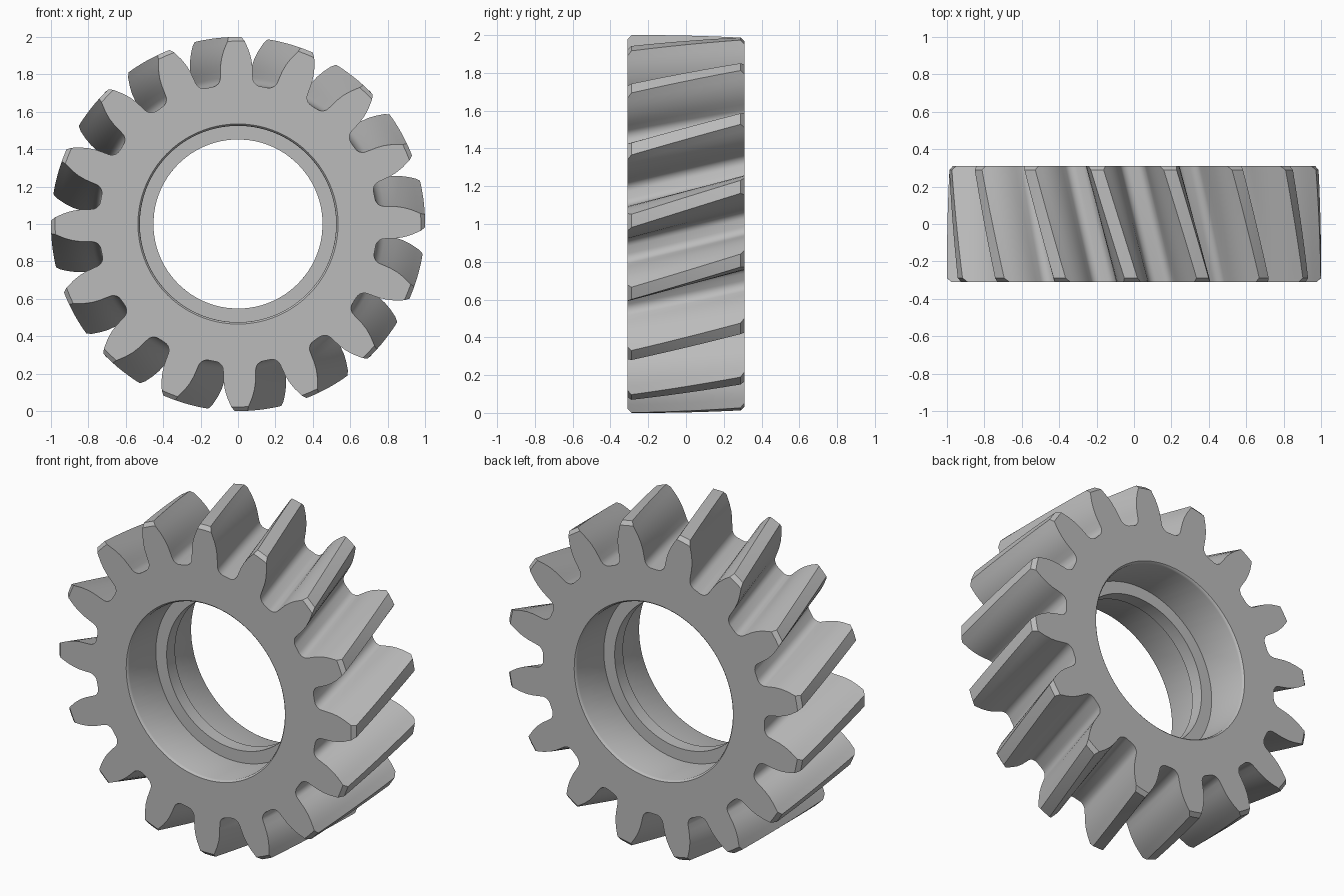
import bpy
import bmesh
import math

cube = bpy.data.objects.get("Cube")
if cube:
    bpy.data.objects.remove(cube, do_unlink=True)

TEETH = 16
HALF_DEPTH = 0.31
BEVEL = 0.021        # end chamfer on the tooth tips
TWIST = 0.314        # helix rotation per unit of depth
ROOT = 0.745
STEPS = 14

# Steel
steel = bpy.data.materials.new("steel_grey")
steel.use_nodes = True
GREY = (0.5, 0.5, 0.5, 1)
steel.diffuse_color = GREY
steel.node_tree.nodes["Principled BSDF"].inputs["Base Color"].default_value = GREY


def tooth_flank(tip_radius, tip_half):
    """One side of a tooth, as (radius, half width), from tip down to root."""
    flank = [(tip_radius, tip_half), (0.96, 0.054), (0.93, 0.067),
             (0.89, 0.079), (0.85, 0.085), (0.82, 0.086)]
    fillet = 0.04
    for i in range(7):
        t = math.radians(15 * i)
        flank.append((ROOT + fillet * (1 - math.sin(t)),
                      0.087 + fillet * (1 - math.cos(t))))
    return flank


def gear_outline(tip_radius, tip_half):
    """Whole toothed outline as (radius, angle)."""
    side = [(r, w / r) for r, w in tooth_flank(tip_radius, tip_half)]
    tooth = [(r, -a) for r, a in reversed(side)] + [(tip_radius, 0)] + side
    pitch = math.tau / TEETH
    return [(r, a + i * pitch) for i in range(TEETH) for r, a in tooth]


full = gear_outline(1.0, 0.035)
end = gear_outline(0.978, 0.046)


def circle(radius):
    return [(radius, a) for r, a in end]


# Cross-sections around the body: toothed outside front to back, bore back to front
inner = HALF_DEPTH - BEVEL
sections = [(end, -HALF_DEPTH)]
sections += [(full, inner * (2 * i / STEPS - 1)) for i in range(STEPS + 1)]
sections.append((end, HALF_DEPTH))

# Counterbore with a rounded mouth and a central ridge
bore_half = [(0.535, HALF_DEPTH), (0.529, 0.305), (0.525, 0.295),
             (0.525, 0.04), (0.452, 0.04)]
bore = bore_half + [(r, -y) for r, y in reversed(bore_half)]
sections += [(circle(r), y) for r, y in bore]

bm = bmesh.new()
rings = []
for outline, y in sections:
    turn = 0.01 + TWIST * (y + HALF_DEPTH)
    rings.append([bm.verts.new((r * math.cos(a + turn), y, 1 + r * math.sin(a + turn)))
                  for r, a in outline])

# Join each section to the next, closing back on the first
count = len(full)
for ring, following in zip(rings, rings[1:] + rings[:1]):
    for i in range(count):
        j = (i + 1) % count
        bm.faces.new((ring[i], ring[j], following[j], following[i]))
bmesh.ops.recalc_face_normals(bm, faces=bm.faces)

mesh = bpy.data.meshes.new("helical_gear")
bm.to_mesh(mesh)
bm.free()
mesh.materials.append(steel)
gear = bpy.data.objects.new("helical_gear", mesh)
bpy.context.collection.objects.link(gear)

# Smooth flanks and bore, crisp edges
bpy.ops.object.select_all(action="DESELECT")
gear.select_set(True)
bpy.context.view_layer.objects.active = gear
bpy.ops.object.shade_smooth_by_angle(angle=math.radians(30))
